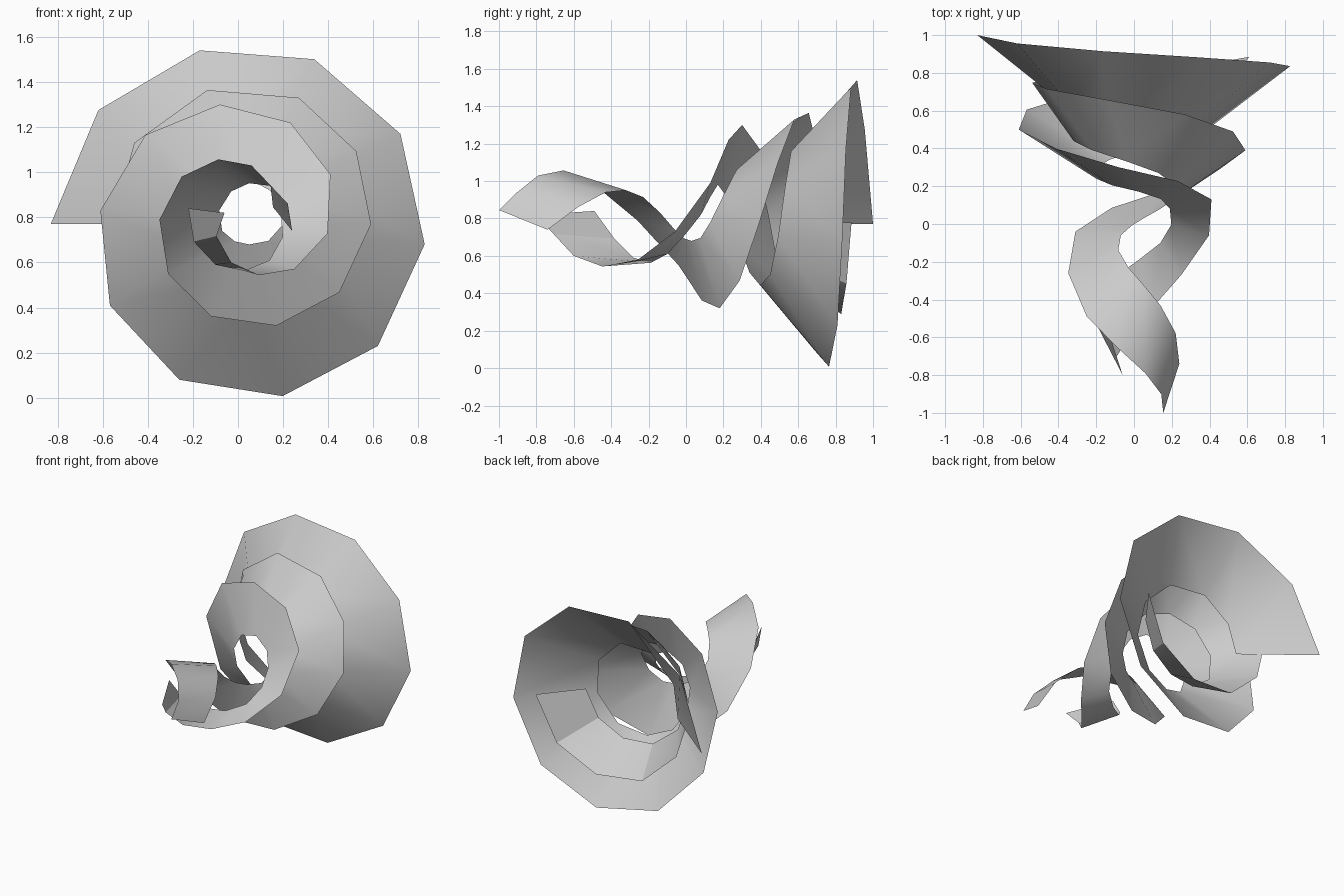
import bpy, math

if "Cube" in bpy.data.objects:
    bpy.data.objects.remove(bpy.data.objects["Cube"])

AX, AZ = 0.04, 0.78      # axis of the coil in the x-z plane, running along y


def resample(points):
    """Every second edge point is given; fill in the others around the axis."""
    cyl, ang = [], None
    for x, y, z in points:
        a = math.atan2(z - AZ, x - AX)
        ang = a if ang is None else ang + (a - ang) % (2 * math.pi)
        cyl.append((math.hypot(x - AX, z - AZ), ang, y))
    out = []
    n = len(cyl)
    for i in range(n):
        out.append(points[i])
        if i < n - 1:
            p, q = cyl[i], cyl[i + 1]
            before = cyl[i - 1] if i else [2 * u - v for u, v in zip(p, q)]
            after = cyl[i + 2] if i + 2 < n else [2 * v - u for u, v in zip(p, q)]
            r, a, y = [(9 * (u + v) - s - t) / 16
                       for s, u, v, t in zip(before, p, q, after)]
            out.append((AX + r * math.cos(a), y, AZ + r * math.sin(a)))
    return out


def ribbon(name, edge_1, edge_2):
    """Two-turn strip of quads between two coiled edges."""
    a, b = resample(edge_1), resample(edge_2)
    n = len(a)
    faces = [(i, i + 1, n + i + 1, n + i) for i in range(n - 1)]
    me = bpy.data.meshes.new(name)
    me.from_pydata(a + b, [], faces)
    ob = bpy.data.objects.new(name, me)
    bpy.context.collection.objects.link(ob)
    bpy.ops.object.select_all(action='DESELECT')
    ob.select_set(True)
    bpy.context.view_layer.objects.active = ob
    bpy.ops.object.shade_smooth_by_angle(angle=math.radians(30))
    return ob


# large ribbon, from the narrow front end to the wide back end
ribbon("large_spiral_ribbon",
       [(-.06, -.80, .82), (-.03, -.60, .60), (.25, -.27, .57), (.41, .13, .99),
        (-.08, .30, 1.30), (-.61, .50, .83), (-.26, .70, .08), (.62, .81, .23),
        (.72, .855, 1.17), (-.17, .915, 1.54), (-.83, 1.0, .77)],
       [(-.22, -.49, .84), (-.10, -.28, .59), (.14, -.10, .61), (.19, .08, .82),
        (.03, .17, .98), (-.20, .24, .80), (-.13, .34, .51), (.24, .45, .50),
        (.34, .53, .97), (-.14, .59, 1.17), (-.38, .64, .77)])

# small ribbon, wound half a turn apart from the large one
ribbon("small_spiral_ribbon",
       [(.155, -1.0, .845), (.06, -.79, 1.03), (-.25, -.49, .98), (-.31, -.04, .55),
        (.17, .18, .32), (.59, .39, .77), (.27, .58, 1.33), (-.46, .715, 1.13),
        (-.46, .77, .56), (.155, .83, .29), (.61, .885, .78)],
       [(.24, -.74, .74), (.14, -.43, .94), (-.03, -.23, .915), (-.07, -.06, .74),
        (.05, .03, .68), (.21, .13, .78), (.13, .27, 1.06), (-.22, .39, 1.02),
        (-.27, .48, .60), (.13, .55, .46), (.40, .60, .77)])
